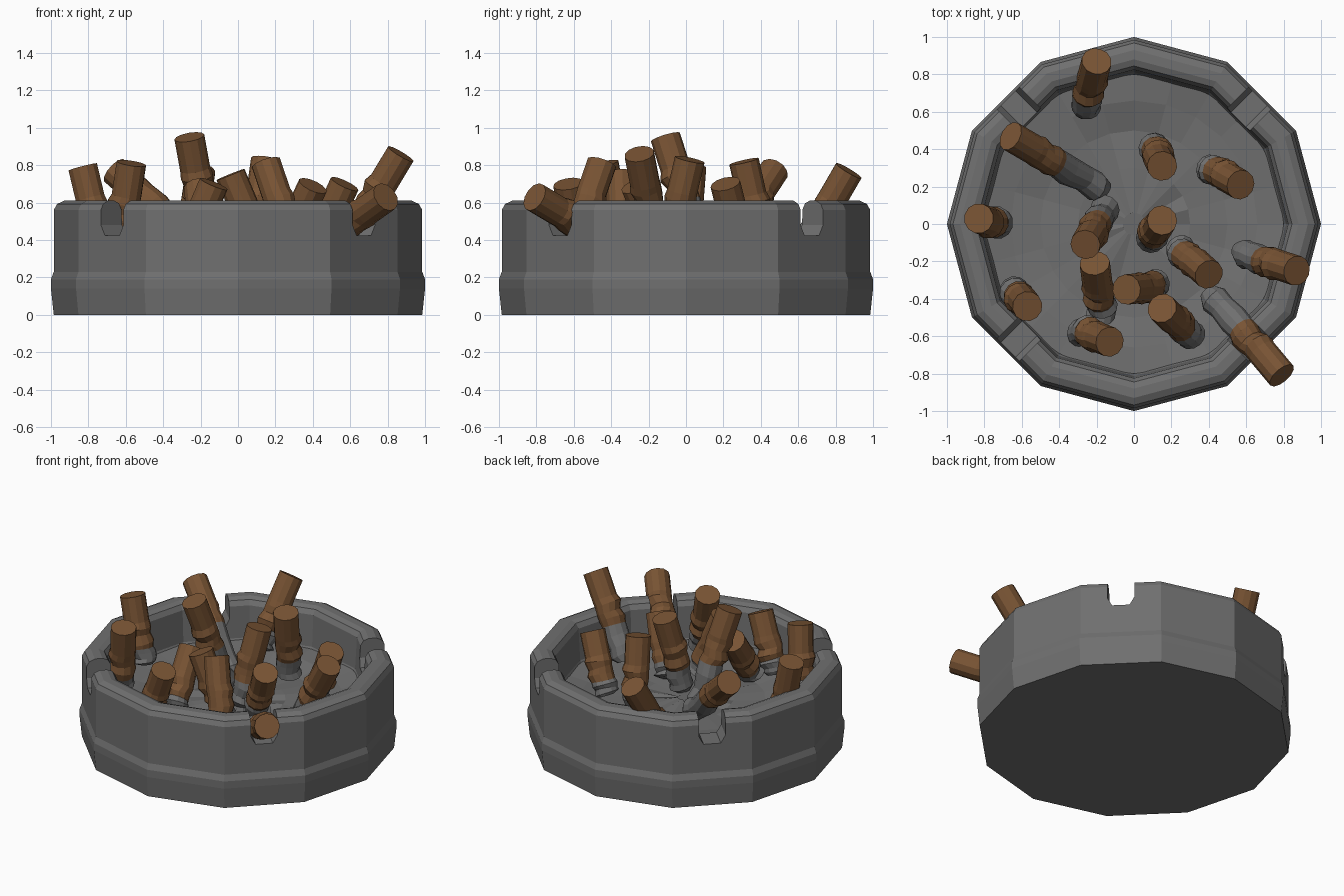
import bpy, bmesh, random
from math import sin, cos, pi, radians
from mathutils import Vector, Matrix

if "Cube" in bpy.data.objects:
    bpy.data.objects.remove(bpy.data.objects["Cube"])

random.seed(4)


def material(name, rgb):
    m = bpy.data.materials.new(name)
    m.diffuse_color = (*rgb, 1)
    m.use_nodes = True
    m.node_tree.nodes["Principled BSDF"].inputs["Base Color"].default_value = m.diffuse_color
    return m


brown = material("filter_brown", (0.19, 0.088, 0.034))
dark_grey = material("bowl_grey", (0.16, 0.16, 0.16))
ash_grey = material("ash_grey", (0.16, 0.16, 0.16))


def finish(name, bm, mat=None):
    bmesh.ops.recalc_face_normals(bm, faces=bm.faces)
    me = bpy.data.meshes.new(name)
    bm.to_mesh(me)
    bm.free()
    ob = bpy.data.objects.new(name, me)
    bpy.context.collection.objects.link(ob)
    if mat:
        me.materials.append(mat)
    return ob


def skin(bm, rings, caps=True):
    """Bridge successive vertex rings and cap both ends."""
    rows = [[bm.verts.new(p) for p in r] for r in rings]
    n = len(rows[0])
    for a, b in zip(rows, rows[1:]):
        for i in range(n):
            j = (i + 1) % n
            bm.faces.new((a[i], a[j], b[j], b[i]))
    if caps:
        bm.faces.new(rows[0])
        bm.faces.new(rows[-1])


def circle(r, z, n):
    return [Vector((r * cos(2 * pi * i / n), r * sin(2 * pi * i / n), z)) for i in range(n)]


# Twelve-sided bowl, from the underside up over the rounded rim and down inside
profile = [(0.985, 0), (1.0, 0.14), (1.0, 0.19), (0.985, 0.23), (0.985, 0.56),
           (0.968, 0.592), (0.93, 0.61), (0.88, 0.61), (0.845, 0.597), (0.825, 0.565),
           (0.812, 0.35), (0.79, 0.31), (0.5, 0.26)]
bm = bmesh.new()
skin(bm, [circle(r, z, 12) for r, z in profile])
bowl = finish("bowl", bm, dark_grey)

# Four U-shaped rests cut through the rim
bm = bmesh.new()
u = [(-0.085, 0.8), (-0.085, 0.48), (-0.055, 0.425), (0.055, 0.425), (0.085, 0.48), (0.085, 0.8)]
for k in range(4):
    rot = Matrix.Rotation(radians(45 + 90 * k), 3, 'Z')
    skin(bm, [[rot @ Vector((d, s, z)) for s, z in u] for d in (0.7, 1.1)])
cutter = finish("rest_cutter", bm)
cutter.hide_render = True
mod = bowl.modifiers.new("rests", 'BOOLEAN')
mod.operation = 'DIFFERENCE'
mod.solver = 'EXACT'
mod.object = cutter
bpy.context.view_layer.objects.active = bowl
bpy.ops.object.modifier_apply(modifier=mod.name)
bpy.data.objects.remove(cutter)

# Lumpy bed of ash over the floor
bm = bmesh.new()
rings = []
for r, z in [(0.80, 0.34), (0.66, 0.325), (0.5, 0.30), (0.3, 0.305), (0.06, 0.31)]:
    ring = circle(r, z, 24)
    if r < 0.75:
        for p in ring:
            p.z += random.uniform(-0.014, 0.014)
    rings.append(ring)
skin(bm, rings, caps=False)
bmesh.ops.holes_fill(bm, edges=[e for e in bm.edges if e.is_boundary
                               and e.verts[0].co.length < 0.4], sides=0)
finish("ash_bed", bm, ash_grey)


# Crumpled butts: brown filter end plus grey burnt end
def butt(i, tip, base):
    tip, base = Vector(tip), Vector(base)
    axis = (tip - base).normalized()
    length = (tip - base).length
    q = axis.to_track_quat('Z', 'Y')

    def ring(d, r, jit):
        off = q @ Vector((random.uniform(-jit, jit), random.uniform(-jit, jit), 0))
        tilt = [random.uniform(-jit, jit) for _ in range(2)]
        return [tip - axis * d + off + q @ Vector(
            (p.x, p.y, p.x * tilt[0] * 8 + p.y * tilt[1] * 8)) for p in circle(r, 0, 12)]

    cut = min(0.36, length * 0.78)
    f = cut / 0.36
    filt = [ring(d * f, r, j) for d, r, j in
            [(0, 0.081, 0), (0.18, 0.081, 0.003), (0.22, 0.087, 0.01),
             (0.27, 0.077, 0.01), (0.32, 0.085, 0.01), (0.36, 0.077, 0.01)]]
    bm = bmesh.new()
    skin(bm, filt)
    finish("filter_%02d" % i, bm, brown)

    rest = length - cut
    burnt = [filt[-1]] + [ring(cut + rest * t, r, 0.012) for t, r in
                          [(0.3, 0.082), (0.65, 0.072), (0.9, 0.08), (1.1, 0.05)]]
    bm = bmesh.new()
    skin(bm, burnt)
    finish("burnt_end_%02d" % i, bm, ash_grey)


butts = [
    ((-0.20, 0.87, 0.77), (-0.27, 0.62, 0.35)),
    ((-0.66, 0.47, 0.77), (-0.18, 0.20, 0.34)),
    ((-0.83, 0.03, 0.79), (-0.72, 0.00, 0.36)),
    ((-0.26, -0.11, 0.95), (-0.15, 0.08, 0.33)),
    ((-0.21, -0.21, 0.68), (-0.17, -0.48, 0.34)),
    ((0.87, -0.25, 0.86), (0.58, -0.16, 0.37)),
    ((-0.57, -0.44, 0.81), (-0.64, -0.36, 0.36)),
    ((-0.13, -0.63, 0.70), (-0.28, -0.57, 0.34)),
    ((0.15, 0.02, 0.83), (0.08, -0.09, 0.33)),
    ((-0.04, -0.35, 0.75), (0.13, -0.33, 0.33)),
    ((0.40, -0.27, 0.69), (0.24, -0.13, 0.34)),
    ((0.15, -0.45, 0.81), (0.30, -0.60, 0.36)),
    ((0.15, 0.31, 0.82), (0.10, 0.42, 0.34)),
    ((0.57, 0.21, 0.70), (0.40, 0.30, 0.34)),
    ((0.79, -0.81, 0.63), (0.42, -0.38, 0.36)),
]
for i, (tip, base) in enumerate(butts, 1):
    butt(i, tip, base)
